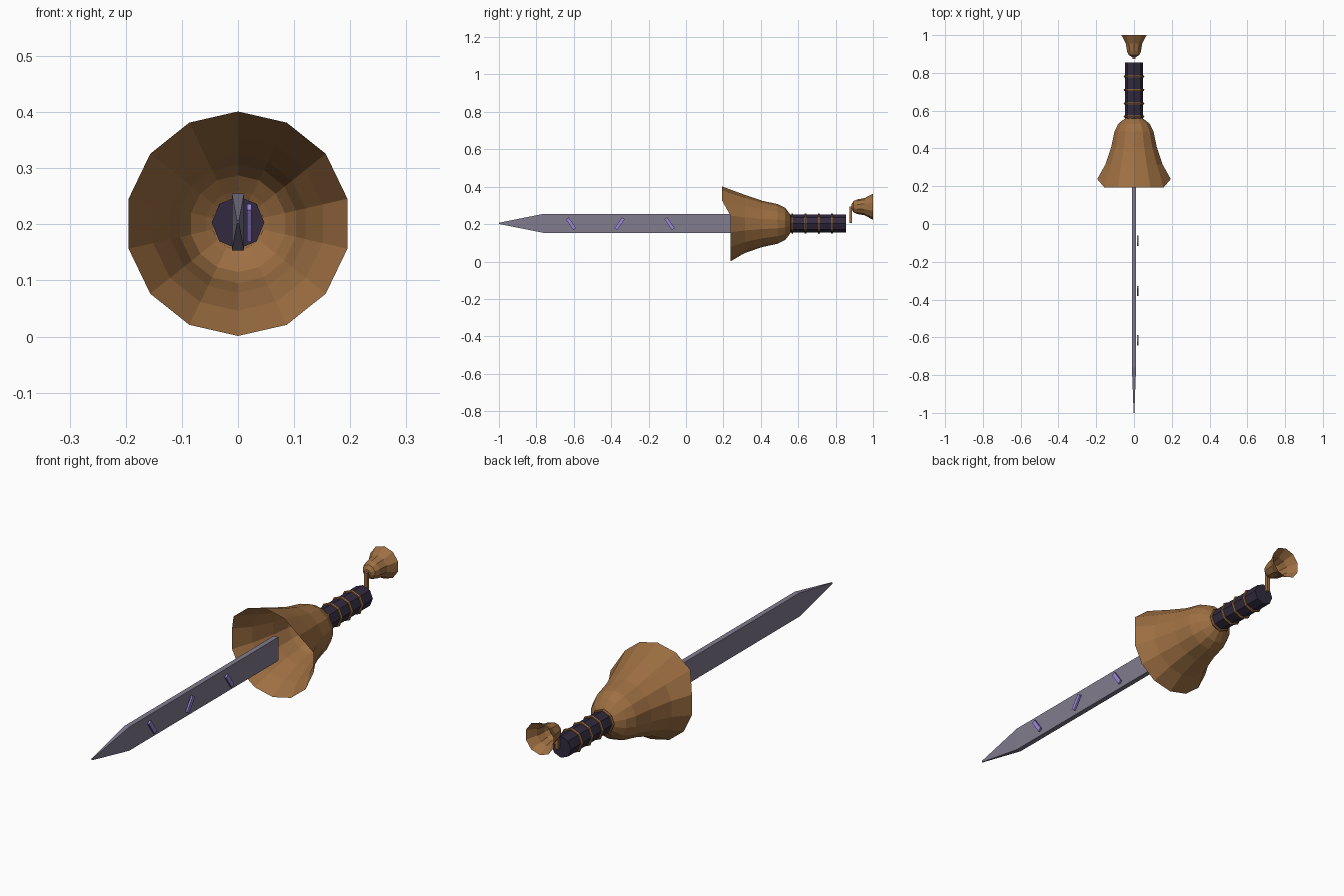
import bpy, bmesh
from math import sin, cos, pi, radians
from mathutils import Matrix

if "Cube" in bpy.data.objects:
    bpy.data.objects.remove(bpy.data.objects["Cube"])

ZC = 0.201


def material(name, rgb):
    m = bpy.data.materials.new(name)
    m.diffuse_color = (*rgb, 1)
    m.use_nodes = True
    m.node_tree.nodes["Principled BSDF"].inputs["Base Color"].default_value = m.diffuse_color
    return m


BRONZE = material("bronze", (0.34, 0.16, 0.055))
GRIP = material("dark_grip", (0.032, 0.023, 0.05))
STEEL = material("steel", (0.22, 0.2, 0.27))
GLOW = material("violet", (0.33, 0.24, 0.7))


def finish(name, bm, mat):
    bmesh.ops.recalc_face_normals(bm, faces=bm.faces)
    me = bpy.data.meshes.new(name)
    bm.to_mesh(me)
    bm.free()
    me.materials.append(mat)
    ob = bpy.data.objects.new(name, me)
    bpy.context.collection.objects.link(ob)
    return ob


def lathe(name, profile, n, zc, mat, caps=False, loop=False, lip=0.0):
    """Spin (radius, y) points about the y axis; lip pulls the top of the first ring along y."""
    bm = bmesh.new()
    rings = []
    for j, (r, y) in enumerate(profile):
        ring = []
        for k in range(n):
            a = 2 * pi * k / n
            dy = lip if j == 0 and cos(a) > 0.5 else 0
            ring.append(bm.verts.new((r * sin(a), y + dy, zc + r * cos(a))))
        rings.append(ring)
    pairs = list(zip(rings, rings[1:])) + ([(rings[-1], rings[0])] if loop else [])
    for a, b in pairs:
        for k in range(n):
            bm.faces.new((a[k], a[(k + 1) % n], b[(k + 1) % n], b[k]))
    if caps:
        bm.faces.new(rings[0])
        bm.faces.new(rings[-1])
    return finish(name, bm, mat)


def box(name, size, matrix, mat):
    bm = bmesh.new()
    bmesh.ops.create_cube(bm, size=1, matrix=matrix @ Matrix.Diagonal((*size, 1)))
    return finish(name, bm, mat)


# Bell guard, an open shell with its upper lip pulled forward
lathe("bell_guard", [(0.2, 0.238), (0.155, 0.315), (0.123, 0.41), (0.106, 0.49),
                     (0.086, 0.53), (0.058, 0.552), (0.046, 0.56)],
      14, ZC, BRONZE, lip=-0.045)

# Octagonal grip and its wrapped rings
lathe("grip", [(0.047, 0.55), (0.047, 0.855)], 8, ZC + 0.002, GRIP, caps=True)
for i in range(4):
    y = 0.568 + 0.071 * i
    section = [(0.049 + 0.006 * cos(t * pi / 3), y + 0.006 * sin(t * pi / 3)) for t in range(6)]
    lathe(f"grip_ring_{i + 1}", section, 8, ZC + 0.002, BRONZE, loop=True)

# Small bell hanging on a post behind the grip
lathe("pommel_bell", [(0.07, 1.0), (0.046, 0.955), (0.039, 0.915), (0.03, 0.895), (0.012, 0.885)],
      10, 0.293, BRONZE)
box("pommel_post", (0.014, 0.014, 0.09), Matrix.Translation((0, 0.88, 0.25)), BRONZE)

# Blade: a flat bar with a pointed tip
bm = bmesh.new()
sections = []
for y, hx, hz in ((0.26, 0.011, 0.051), (-0.76, 0.011, 0.051), (-1.0, 0.002, 0.003)):
    sections.append([bm.verts.new((sx * hx, y, 0.204 + sz * hz))
                     for sx, sz in ((-1, -1), (1, -1), (1, 1), (-1, 1))])
for a, b in zip(sections, sections[1:]):
    for k in range(4):
        bm.faces.new((a[k], a[(k + 1) % 4], b[(k + 1) % 4], b[k]))
bm.faces.new(sections[0])
bm.faces.new(sections[-1])
finish("blade", bm, STEEL)

# Slanted inlay bars along the right face of the blade
for i, (y, tilt) in enumerate(((-0.615, 35), (-0.355, -35), (-0.088, 35))):
    box(f"blade_inlay_{i + 1}", (0.008, 0.018, 0.07),
        Matrix.Translation((0.02, y, 0.202)) @ Matrix.Rotation(radians(tilt), 4, 'X'), GLOW)
